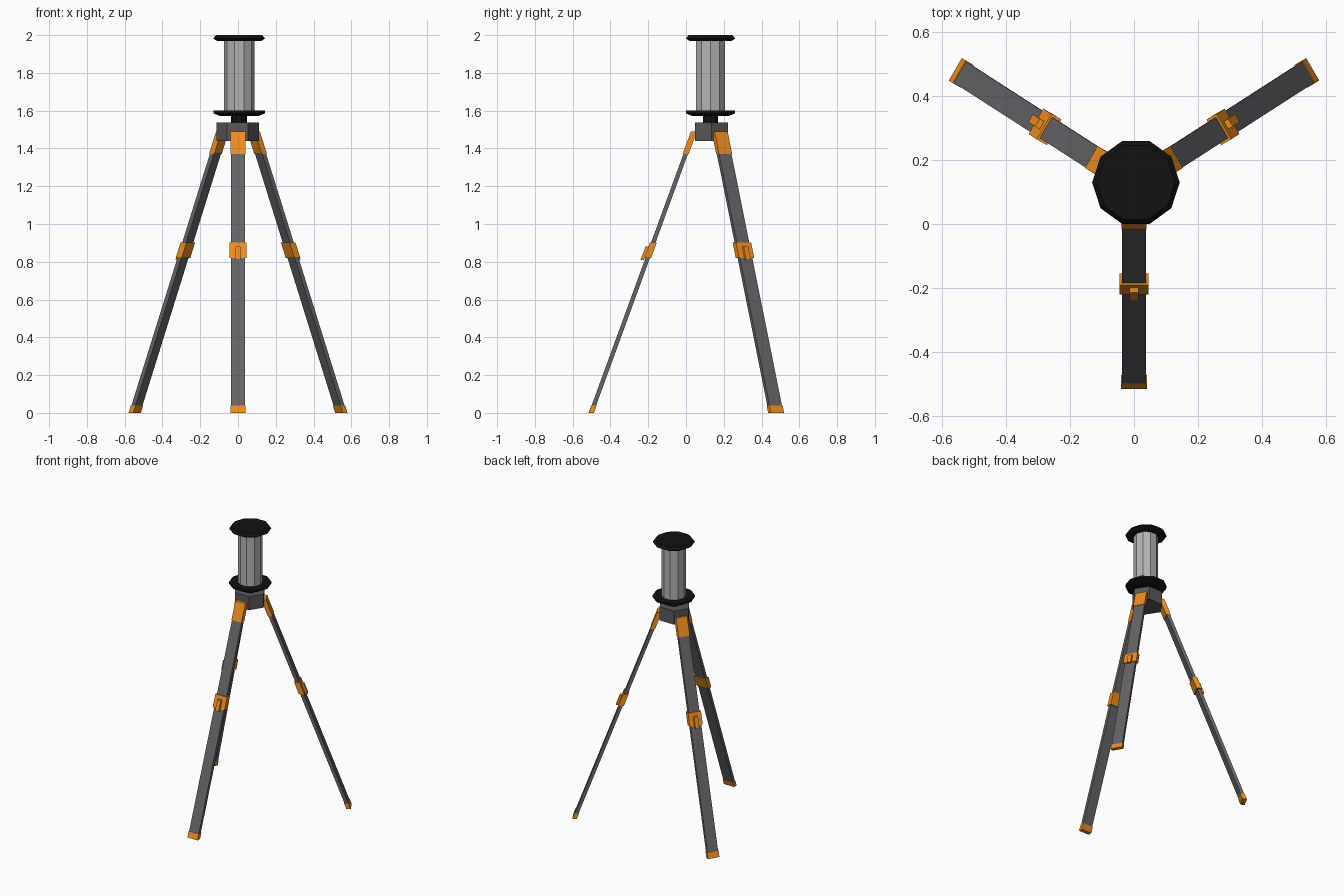
import bpy, bmesh, math
from mathutils import Vector

if "Cube" in bpy.data.objects:
    bpy.data.objects.remove(bpy.data.objects["Cube"])


def material(name, rgb):
    m = bpy.data.materials.new(name)
    m.diffuse_color = (*rgb, 1)
    m.use_nodes = True
    m.node_tree.nodes["Principled BSDF"].inputs["Base Color"].default_value = m.diffuse_color
    return m


ORANGE = material("orange", (0.87, 0.27, 0.01))
GREY = material("dark_grey", (0.13, 0.125, 0.135))
HUB = material("hub_grey", (0.1, 0.1, 0.11))
BLACK = material("black", (0.006, 0.006, 0.006))
METAL = material("metal", (0.45, 0.45, 0.45))


def finish(name, bm, mat):
    bmesh.ops.recalc_face_normals(bm, faces=bm.faces[:])
    me = bpy.data.meshes.new(name)
    bm.to_mesh(me)
    bm.free()
    me.materials.append(mat)
    ob = bpy.data.objects.new(name, me)
    bpy.context.collection.objects.link(ob)


def stack(name, rings, mat, sides=10, centre=(0.006, 0.13), ys=1.0):
    """Closed faceted turned part from (radius, z) rings."""
    bm = bmesh.new()
    loops = []
    for r, z in rings:
        loops.append([bm.verts.new((centre[0] + r * math.cos(math.tau * i / sides),
                                    centre[1] + ys * r * math.sin(math.tau * i / sides), z))
                      for i in range(sides)])
    for a, b in zip(loops, loops[1:]):
        for i in range(sides):
            j = (i + 1) % sides
            bm.faces.new((a[i], a[j], b[j], b[i]))
    bm.faces.new(loops[0])
    bm.faces.new(loops[-1])
    finish(name, bm, mat)


def leg_box(name, leg, z0, z1, width, thick, mat, offset=0.0):
    """Box that follows the slope of a leg between two heights."""
    foot, slope, angle = leg
    out = Vector((math.cos(angle), math.sin(angle), 0))
    side = Vector((-out.y, out.x, 0))
    rings = []
    bm = bmesh.new()
    for z in (z0, z1):
        c = Vector((foot[0] + slope[0] * z, foot[1] + slope[1] * z, z)) + out * offset
        rings.append([bm.verts.new(c + side * (width / 2 * s) + out * (thick / 2 * t))
                      for s, t in ((-1, -1), (1, -1), (1, 1), (-1, 1))])
    a, b = rings
    bm.faces.new(a)
    bm.faces.new(b)
    for i in range(4):
        j = (i + 1) % 4
        bm.faces.new((a[i], a[j], b[j], b[i]))
    finish(name, bm, mat)


# Legs: foot centre, slope per unit height, outward heading
legs = {
    "front": ((0, -0.502), (0, 0.365), math.radians(-90)),
    "right": ((0.547, 0.477), (-0.3117, -0.2007), math.radians(30)),
    "left": ((-0.547, 0.477), (0.3117, -0.2007), math.radians(150)),
}
for n, leg in legs.items():
    leg_box(n + "_leg", leg, 0.03, 1.42, 0.076, 0.024, GREY)
    leg_box(n + "_foot", leg, 0.0, 0.04, 0.081, 0.029, ORANGE)
    leg_box(n + "_hinge", leg, 1.37, 1.49, 0.079, 0.032, ORANGE)
    leg_box(n + "_clamp", leg, 0.82, 0.903, 0.092, 0.036, ORANGE)
    leg_box(n + "_clamp_lever", leg, 0.81, 0.88, 0.028, 0.018, ORANGE, 0.025)

# Hub and neck
stack("hub", [(0.112, 1.44), (0.112, 1.537)], HUB, 6, (-0.002, 0.134), 0.9)
stack("neck", [(0.042, 1.53), (0.042, 1.58)], BLACK)

# Lamp head: lower dish, body, cap
stack("lower_dish", [(0.1, 1.571), (0.137, 1.586), (0.137, 1.6)], BLACK)
stack("lamp_body", [(0.081, 1.595), (0.081, 1.975)], METAL)
stack("top_cap", [(0.115, 1.968), (0.137, 1.982), (0.122, 2.0)], BLACK)
